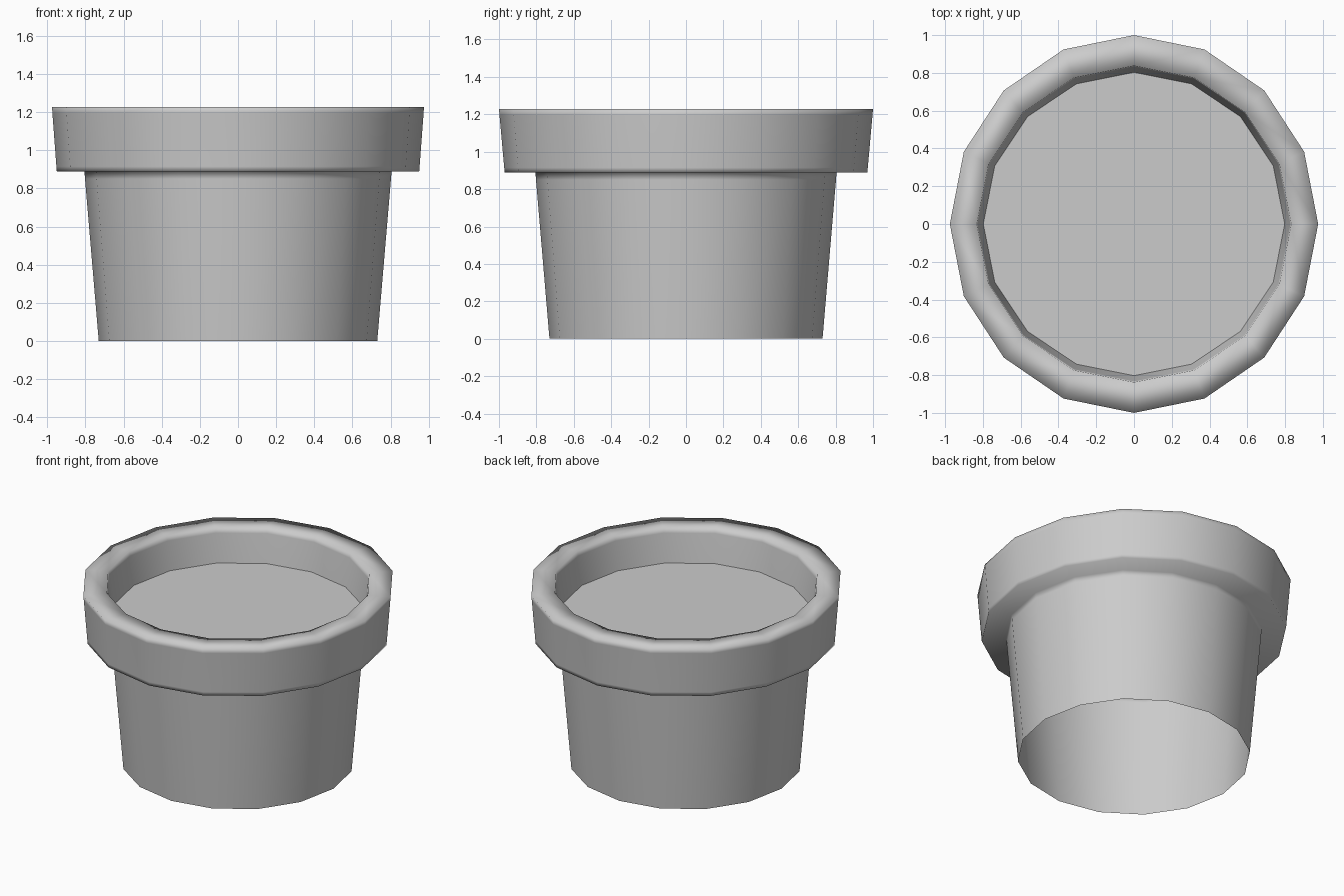
import bpy, bmesh
from math import sin, cos, tau

SIDES = 16

cube = bpy.data.objects.get("Cube")
if cube:
    bpy.data.objects.remove(cube, do_unlink=True)

grey = bpy.data.materials.new("light_grey")
grey.use_nodes = True
colour = (0.6, 0.6, 0.6, 1)
grey.diffuse_color = colour
grey.node_tree.nodes["Principled BSDF"].inputs["Base Color"].default_value = colour


def add_ring(bm, rx, ry, z):
    return [bm.verts.new((rx * cos(tau * i / SIDES), ry * sin(tau * i / SIDES), z))
            for i in range(SIDES)]


def finish(bm, name, smooth):
    mesh = bpy.data.meshes.new(name)
    for face in bm.faces:
        face.smooth = smooth
    bm.to_mesh(mesh)
    bm.free()
    mesh.materials.append(grey)
    obj = bpy.data.objects.new(name, mesh)
    bpy.context.collection.objects.link(obj)


# Pot shell: open below, flared body, overhanging rim, inner lip.
# Close pairs of rings hold the smooth shading tight at the edges.
profile = [
    (0.73, 0.73, 0),
    (0.802, 0.802, 0.85),
    (0.805, 0.805, 0.89),
    (0.95, 0.97, 0.89),
    (0.952, 0.972, 0.915),
    (0.973, 0.997, 1.195),
    (0.975, 1.0, 1.228),
    (0.833, 0.838, 1.228),
    (0.827, 0.832, 1.195),
    (0.795, 0.80, 0.98),
]
bm = bmesh.new()
rings = [add_ring(bm, *p) for p in profile]
for low, high in zip(rings, rings[1:]):
    for i in range(SIDES):
        j = (i + 1) % SIDES
        bm.faces.new((low[i], low[j], high[j], high[i]))
finish(bm, "pot_shell", True)

# Flat soil surface inside the rim
bm = bmesh.new()
bm.faces.new(add_ring(bm, 0.798, 0.803, 1.0))
finish(bm, "soil_surface", False)
